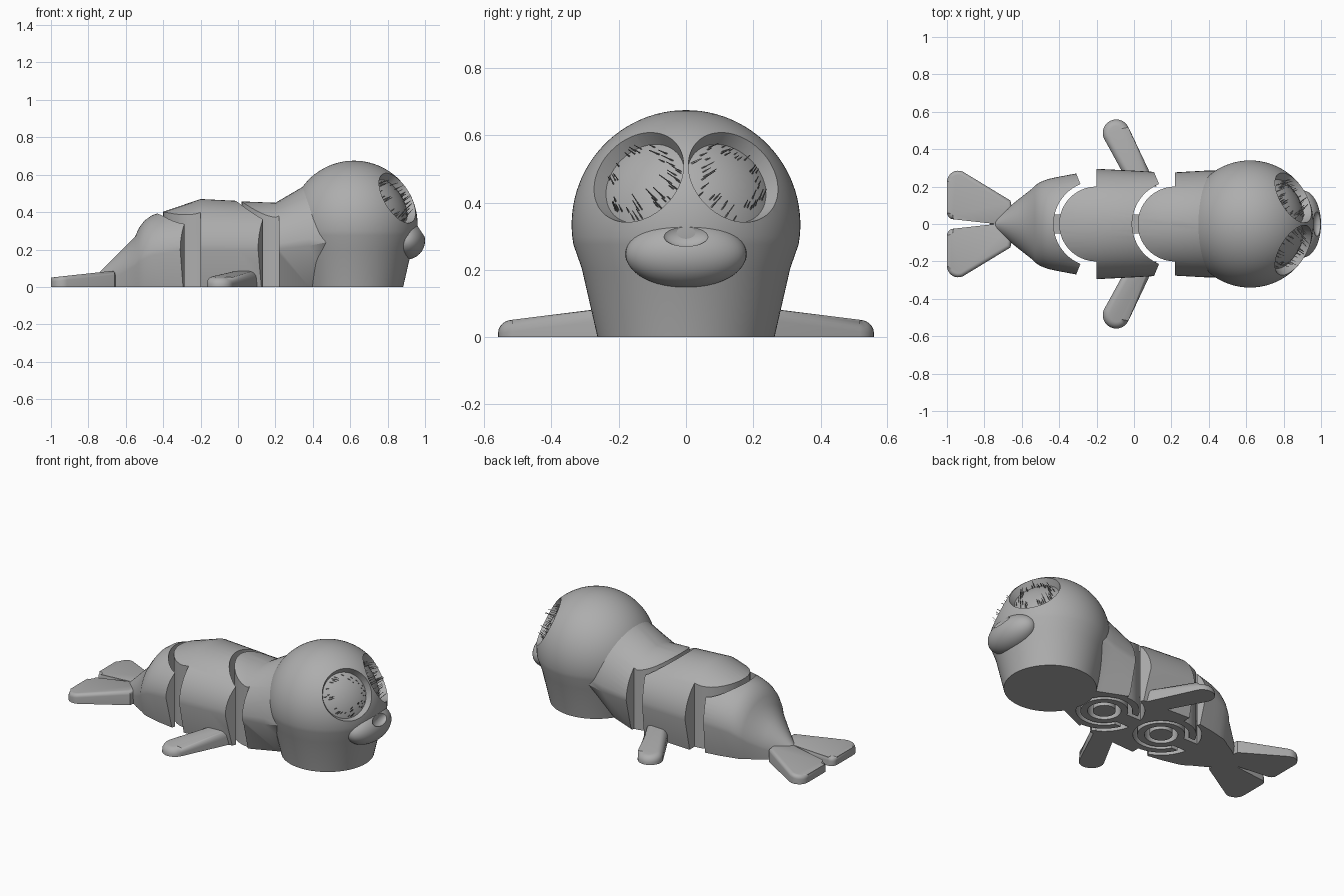
import bpy, bmesh, random
from math import sin, cos, pi, radians, sqrt
from mathutils import Vector, Matrix

if "Cube" in bpy.data.objects:
    bpy.data.objects.remove(bpy.data.objects["Cube"])
random.seed(4)

grey = bpy.data.materials.new("soft grey")
grey.use_nodes = True
grey.diffuse_color = (0.42, 0.42, 0.42, 1)
grey.node_tree.nodes["Principled BSDF"].inputs["Base Color"].default_value = grey.diffuse_color


def make(name, bm):
    bmesh.ops.recalc_face_normals(bm, faces=bm.faces)
    mesh = bpy.data.meshes.new(name)
    bm.to_mesh(mesh)
    bm.free()
    mesh.materials.append(grey)
    ob = bpy.data.objects.new(name, mesh)
    bpy.context.collection.objects.link(ob)
    return ob


def activate(ob):
    bpy.ops.object.select_all(action='DESELECT')
    ob.select_set(True)
    bpy.context.view_layer.objects.active = ob


def smooth(ob, angle=32):
    activate(ob)
    bpy.ops.object.shade_smooth_by_angle(angle=radians(angle))


def boolean(ob, cutter, operation='DIFFERENCE'):
    mod = ob.modifiers.new("cut", 'BOOLEAN')
    mod.operation, mod.solver, mod.object = operation, 'EXACT', cutter
    activate(ob)
    bpy.ops.object.modifier_apply(modifier=mod.name)
    bpy.data.objects.remove(cutter)


def prism(name, outline, low, top, bevel=0):
    """Extrude an outline from low up to a height given by top(x, y)."""
    bm = bmesh.new()
    base = [bm.verts.new((x, y, low)) for x, y in outline]
    lid = [bm.verts.new((x, y, top(x, y))) for x, y in outline]
    bm.faces.new(base)
    bm.faces.new(lid)
    for i in range(len(base)):
        j = (i + 1) % len(base)
        bm.faces.new((base[i], base[j], lid[j], lid[i]))
    if bevel:
        rim = [e for e in bm.edges if all(v in lid for v in e.verts)]
        bmesh.ops.bevel(bm, geom=rim, offset=bevel, segments=5, profile=0.5, affect='EDGES')
    return make(name, bm)


def arc(cx, cy, r, start, end, n=32):
    return [(cx + r * cos(radians(start + (end - start) * i / n)),
             cy + r * sin(radians(start + (end - start) * i / n))) for i in range(n + 1)]


def disc(name, cx, r, low, high):
    return prism(name, arc(cx, 0, r, 0, 352.5, 47), low, lambda x, y: high)


def box(name, x0, x1, w, low, high):
    return prism(name, [(x0, -w), (x1, -w), (x1, w), (x0, w)], low, lambda x, y: high)


def ball(name, centre, size):
    bm = bmesh.new()
    bmesh.ops.create_uvsphere(bm, u_segments=48, v_segments=32, radius=1,
                              matrix=Matrix.Translation(centre) @ Matrix.Diagonal((*size, 1)))
    return make(name, bm)


def loft(name, stations):
    """Arched sections: x, height, widest half width, base half width, height of widest point."""
    bm = bmesh.new()
    rings = []
    for x, h, w, base, zw in stations:
        half = [(base, 0)] + [(w * cos(pi / 2 * i / 14), zw + (h - zw) * sin(pi / 2 * i / 14))
                              for i in range(15)]
        half[-1] = (0, h)
        points = half + [(-y, z) for y, z in reversed(half[:-1])]
        rings.append([bm.verts.new((x, y, z)) for y, z in points])
    for a, b in zip(rings, rings[1:]):
        for i in range(len(a)):
            j = (i + 1) % len(a)
            bm.faces.new((a[i], a[j], b[j], b[i]))
    bm.faces.new(rings[0])
    bm.faces.new(rings[-1])
    return make(name, bm)


# Body segments: each is an arched loft trimmed by a plan outline with rounded joints
FRONT, REAR, KNOB, SOCKET = 0.22, -0.2, 0.2, 0.23
top = lambda x, y: 1.0


def socket_outline(cx):
    a = arc(cx, 0, SOCKET, 248, 112)
    return [(cx - 0.243, -0.6)] + a + [(cx - 0.243, 0.6)]


neck = loft("neck", [(-0.05, 0.46, 0.275, 0.235, 0.2), (0.2, 0.45, 0.275, 0.225, 0.2),
                     (0.38, 0.555, 0.285, 0.15, 0.22), (0.48, 0.6, 0.285, 0.1, 0.24),
                     (0.6, 0.6, 0.27, 0.1, 0.24)])
boolean(neck, prism("trim", arc(FRONT, 0, KNOB, 90, 270) + [(FRONT, -0.6), (0.7, -0.6), (0.7, 0.6), (FRONT, 0.6)],
                    -0.1, top), 'INTERSECT')
middle = loft("middle_body", [(-0.45, 0.385, 0.27, 0.23, 0.2), (-0.2, 0.47, 0.295, 0.25, 0.2),
                              (0.0, 0.46, 0.285, 0.24, 0.2), (0.25, 0.45, 0.27, 0.23, 0.2)])
boolean(middle, prism("trim", arc(REAR, 0, KNOB, 90, 270) + [(REAR, -0.6)] + socket_outline(FRONT) + [(REAR, 0.6)],
                      -0.1, top), 'INTERSECT')
rear = loft("rear_body", [(-0.77, 0.05, 0.02, 0.02, 0.02), (-0.72, 0.1, 0.05, 0.05, 0.03),
                          (-0.62, 0.2, 0.13, 0.12, 0.07), (-0.55, 0.27, 0.185, 0.16, 0.11),
                          (-0.53, 0.315, 0.205, 0.175, 0.13), (-0.5, 0.355, 0.225, 0.19, 0.15),
                          (-0.46, 0.383, 0.24, 0.2, 0.17), (-0.4, 0.403, 0.253, 0.215, 0.18),
                          (-0.28, 0.42, 0.275, 0.235, 0.2), (-0.15, 0.44, 0.28, 0.24, 0.2)])
boolean(rear, prism("trim", [(-1, 0.6), (-1, -0.6)] + socket_outline(REAR), -0.1, top), 'INTERSECT')

# Joints: a pin inside each rounded end, held by a ring and bar from the segment behind
for part, cx, label in ((neck, FRONT, "front"), (middle, REAR, "rear")):
    boolean(part, disc("cavity", cx, 0.16, -0.1, 0.18))
    boolean(part, box("slot", cx - 0.3, cx, 0.075, -0.1, 0.18))
    smooth(disc(label + "_joint_pin", cx, 0.065, 0, 0.2))
    ring = disc(label + "_joint_ring", cx, 0.135, 0, 0.15)
    boolean(ring, box("bar", cx - 0.26, cx - 0.11, 0.05, 0, 0.15), 'UNION')
    boolean(ring, disc("hole", cx, 0.095, -0.1, 0.3))
    smooth(ring)
for part in (neck, middle, rear):
    smooth(part)

# Head: a dome on a tapered base
HEAD, R = Vector((0.62, 0, 0.335)), 0.34
profile = [(0, 0), (0.263, 0), (0.31, 0.205)]
profile += [(R * cos(a), HEAD.z + R * sin(a)) for a in (radians(-10 + 100 * i / 26) for i in range(26))]
profile += [(0, HEAD.z + R)]
bm = bmesh.new()
verts = [bm.verts.new((HEAD.x + r, 0, z)) for r, z in profile]
edges = [bm.edges.new(pair) for pair in zip(verts, verts[1:])]
bmesh.ops.spin(bm, geom=verts + edges, cent=HEAD, axis=(0, 0, 1), angle=2 * pi, steps=72)
bmesh.ops.remove_doubles(bm, verts=bm.verts, dist=0.0005)
head = make("head", bm)

# Eye sockets with recessed eyes and fine bristles around their edges
EYE = 0.295
bristles = bmesh.new()
for side in (1, -1):
    n = Vector((0.76, side * 0.46, 0.46)).normalized()
    turn = n.to_track_quat('Z', 'Y').to_matrix().to_4x4()
    bm = bmesh.new()
    bmesh.ops.create_cone(bm, cap_ends=True, segments=56, radius1=0.11, radius2=0.168, depth=0.13,
                          matrix=Matrix.Translation(HEAD + n * 0.28) @ turn)
    boolean(head, make("eye_cutter", bm))
    for _ in range(45):
        a, r = random.uniform(0, 2 * pi), random.uniform(0.085, 0.128)
        spot = Vector((r * cos(a), r * sin(a), sqrt(EYE ** 2 - r ** 2) - 0.01))
        lean = Vector((-0.25 * cos(a), -0.25 * sin(a), 1)).normalized()
        length = random.uniform(0.03, 0.07)
        place = Matrix.Translation(HEAD) @ turn @ Matrix.Translation(spot + lean * length / 2)
        bmesh.ops.create_cone(bristles, cap_ends=True, segments=4, radius1=0.0025, radius2=0.0015, depth=length,
                              matrix=place @ lean.to_track_quat('Z', 'Y').to_matrix().to_4x4())
make("eye_bristles", bristles)
smooth(head)
smooth(ball("eyes", HEAD, (EYE, EYE, EYE)))

# Muzzle with a hollow nose
muzzle = ball("muzzle", (0.9, 0, 0.247), (0.1, 0.18, 0.1))
boolean(muzzle, ball("nose_cutter", (0.985, 0, 0.307), (0.03, 0.069, 0.04)))
smooth(muzzle)

# Side flippers and tail fins
flipper = arc(-0.095, 0.487, 0.072, 25, 205, 14) + [(-0.02, 0.2), (0.12, 0.2)]
fin = (arc(-0.965, 0.06, 0.035, 270, 180, 5) + arc(-0.94, 0.225, 0.06, 180, 65, 8)
       + [(-0.66, 0.125), (-0.64, 0.0), (-0.74, 0.0)])
for side, label in ((1, "left"), (-1, "right")):
    mirrored = lambda outline: [(x, side * y) for x, y in outline]
    smooth(prism(label + "_flipper", mirrored(flipper), 0,
                 lambda x, y: 0.05 + 0.125 * (0.53 - abs(y)), 0.035), 40)
    smooth(prism(label + "_tail_fin", mirrored(fin), 0,
                 lambda x, y: 0.05 + 0.11 * (x + 1), 0.022), 40)
